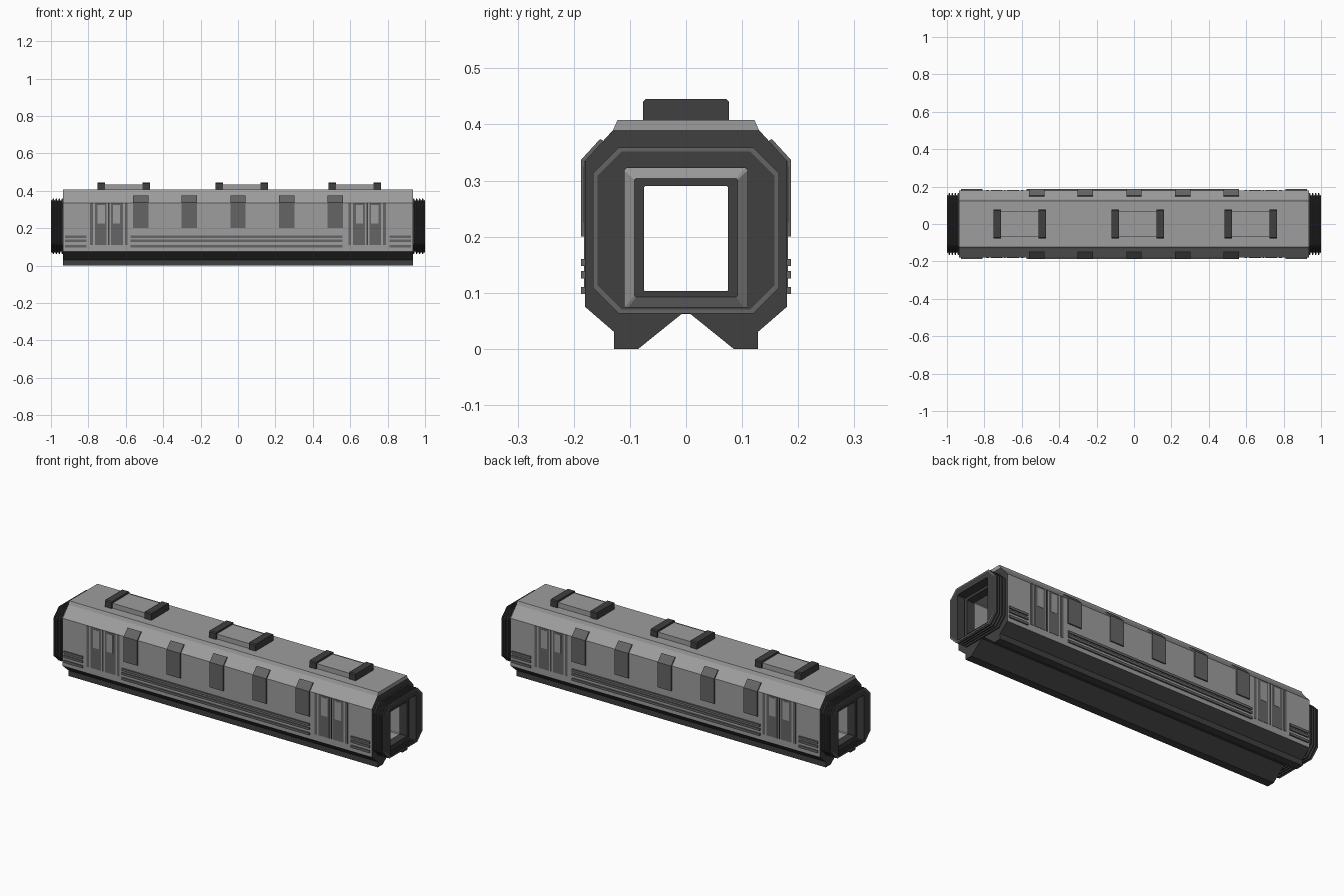
import bpy, bmesh

if "Cube" in bpy.data.objects:
    bpy.data.objects.remove(bpy.data.objects["Cube"])


def material(name, v):
    m = bpy.data.materials.new(name)
    m.diffuse_color = (v, v, v, 1)
    m.use_nodes = True
    m.node_tree.nodes["Principled BSDF"].inputs["Base Color"].default_value = m.diffuse_color
    return m


LIGHT = material("light grey", 0.34)
MID = material("mid grey", 0.13)
DARK = material("dark grey", 0.05)


def finish(name, bm, mats):
    bmesh.ops.recalc_face_normals(bm, faces=bm.faces)
    me = bpy.data.meshes.new(name)
    bm.to_mesh(me)
    bm.free()
    for m in mats:
        me.materials.append(m)
    ob = bpy.data.objects.new(name, me)
    bpy.context.collection.objects.link(ob)
    return ob


def prism(name, profile, x0, x1, mat, s=1):
    """Extrude a (y, z) profile along x; s=-1 mirrors it in y."""
    bm = bmesh.new()
    a, b = [[bm.verts.new((x, s * y, z)) for y, z in profile] for x in (x0, x1)]
    n = len(profile)
    for i in range(n):
        bm.faces.new((a[i], a[(i + 1) % n], b[(i + 1) % n], b[i]))
    bm.faces.new(a)
    bm.faces.new(b)
    return finish(name, bm, [mat])


def box(name, x0, x1, y0, y1, z0, z1, mat, s=1):
    return prism(name, [(y0, z0), (y1, z0), (y1, z1), (y0, z1)], x0, x1, mat, s)


def octagon(h, z0, z1, c):
    """Rectangle of half width h with corners cut by c."""
    half = [(h - c, z0), (h, z0 + c), (h, z1 - c), (h - c, z1)]
    return half + [(-y, z) for y, z in reversed(half)]


def loft(name, sections, mats, picks):
    bm = bmesh.new()
    loops = [[bm.verts.new((x, y, z)) for y, z in ring] for x, ring in sections]
    for a, b, k in zip(loops, loops[1:], picks):
        n = len(a)
        for i in range(n):
            f = bm.faces.new((a[i], a[(i + 1) % n], b[(i + 1) % n], b[i]))
            f.material_index = k
    return finish(name, bm, mats)


# Car body: extruded outline with a corridor running through it
L = 0.935
half = [(0.008, 0.062), (0.085, 0), (0.128, 0), (0.128, 0.03), (0.18, 0.075),
        (0.18, 0.335), (0.13, 0.39)]
outline = half + [(-y, z) for y, z in reversed(half)]
hole = octagon(0.092, 0.092, 0.305, 0.004)
bm = bmesh.new()
ends = {-L: [], L: []}
for ring in (outline, hole):
    a, b = [[bm.verts.new((x, y, z)) for y, z in ring] for x in (-L, L)]
    n = len(ring)
    for i in range(n):
        j = (i + 1) % n
        bm.faces.new((a[i], a[j], b[j], b[i]))
    for x, vs in ((-L, a), (L, b)):
        ends[x] += [bm.edges.get((vs[i], vs[(i + 1) % n])) for i in range(n)]
for edges in ends.values():
    bmesh.ops.triangle_fill(bm, edges=edges, use_beauty=True)
bm.normal_update()
for f in bm.faces:
    end = abs(f.normal.x) > 0.9
    f.material_index = 1 if end or f.calc_center_median().z < 0.07 else 0
finish("car_body", bm, [LIGHT, DARK])

# Roof cap
prism("roof_cap", [(-0.13, 0.39), (0.13, 0.39), (0.122, 0.408), (-0.122, 0.408)],
      -L, L, LIGHT)

# Roof units with dark end blocks
for x in (-0.61, 0.02, 0.625):
    box("roof_unit", x - 0.11, x + 0.11, -0.069, 0.069, 0.4, 0.435, LIGHT)
    for d in (-1, 1):
        cx = x + d * 0.12
        prism("roof_unit_end", [(-0.077, 0.4), (0.077, 0.4), (0.077, 0.44), (0.072, 0.445),
                                (-0.072, 0.445), (-0.077, 0.44)], cx - 0.02, cx + 0.02, DARK)

# Side details on both sides
for s in (-1, 1):
    # Windows folded over the shoulder of the body
    for i in range(-2, 3):
        x = i * 0.26
        prism("window", [(0.175, 0.2), (0.187, 0.2), (0.187, 0.337), (0.153, 0.374),
                         (0.146, 0.37), (0.175, 0.335)], x - 0.041, x + 0.041, MID, s)
    # Horizontal ribs
    for z in (0.104, 0.132, 0.154):
        for x0, x1 in ((-0.925, -0.81), (-0.575, 0.56), (0.81, 0.925)):
            box("side_rib", x0, x1, 0.175, 0.187, z - 0.0065, z + 0.0065, MID, s)
    # Double doors
    for cx in (-0.69, 0.69):
        box("door_centre_seal", cx - 0.004, cx + 0.004, 0.175, 0.182, 0.11, 0.335, DARK, s)
        for d in (-1, 1):
            def part(name, a, b, y, z0, z1, mat):
                x0, x1 = sorted((cx + d * a, cx + d * b))
                box(name, x0, x1, 0.175, y, z0, z1, mat, s)
            part("door_post", 0.085, 0.1, 0.182, 0.11, 0.335, MID)
            part("door_leaf", 0.012, 0.075, 0.1815, 0.11, 0.335, MID)
            part("door_window", 0.022, 0.06, 0.183, 0.225, 0.325, LIGHT)

# Pleated gangway at each end, with raised frame around the doorway
big = octagon(0.166, 0.063, 0.359, 0.046)
small = octagon(0.153, 0.075, 0.347, 0.042)
rim = octagon(0.158, 0.07, 0.352, 0.044)
mouth = octagon(0.11, 0.07, 0.322, 0.004)
frame = octagon(0.092, 0.092, 0.304, 0.003)
door = octagon(0.075, 0.103, 0.29, 0.002)
for d in (-1, 1):
    sec = [(0.93, big)]
    for k in range(4):
        x = 0.942 + k * 0.016
        sec += [(x, big), (x + 0.002, small), (x + 0.008, small), (x + 0.01, big)]
    sec += [(1.0, big), (1.0, rim), (1.0, mouth), (0.95, mouth), (0.97, frame),
            (0.97, door), (0.925, door)]
    picks = [0] * 17 + [1, 0, 0, 2, 0, 0]
    loft("gangway", [(d * x, r) for x, r in sec], [DARK, MID, LIGHT], picks)
